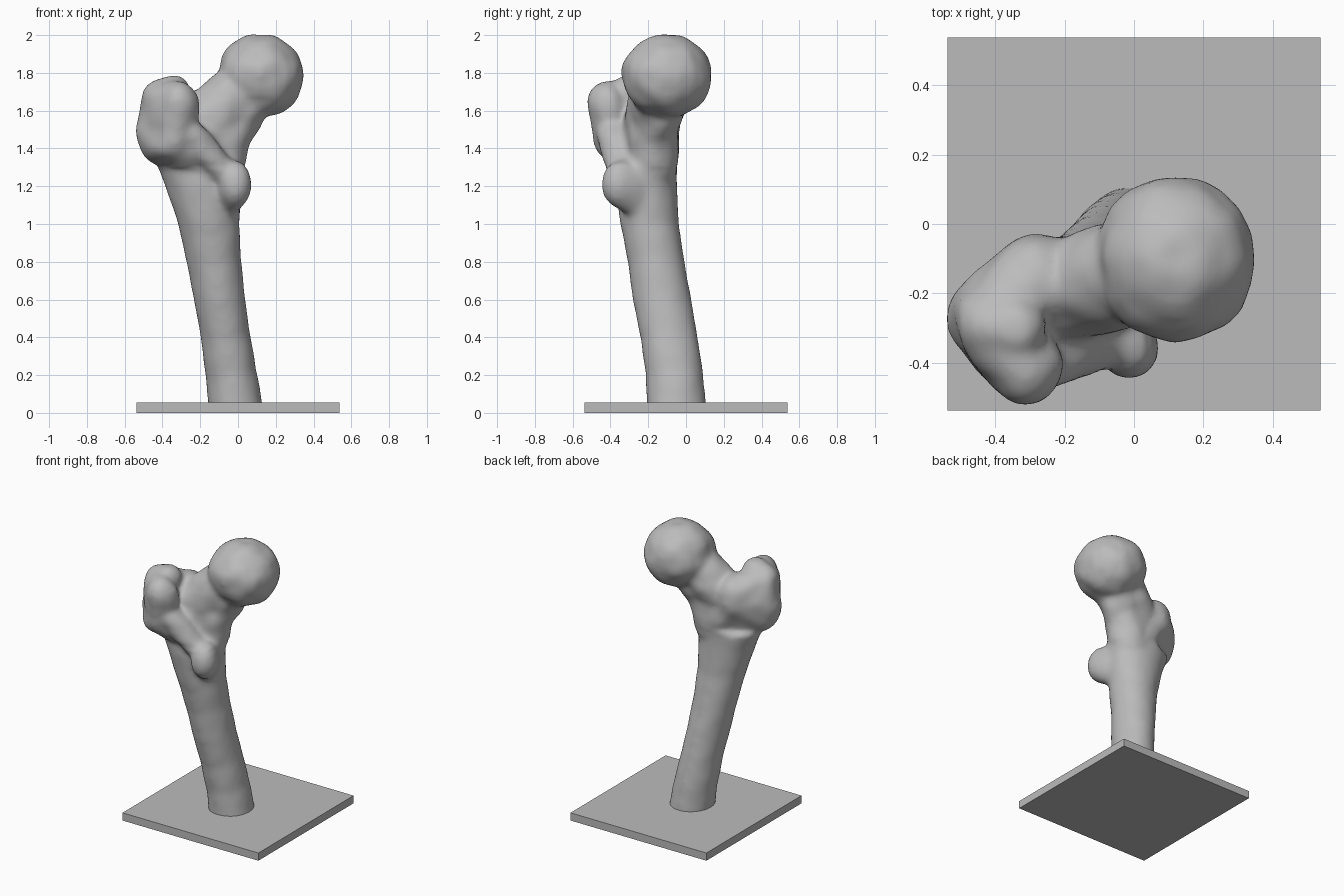
import bpy, bmesh, math
from mathutils import Vector, noise

cube = bpy.data.objects.get("Cube")
if cube:
    bpy.data.objects.remove(cube, do_unlink=True)


def make_material(name, value):
    mat = bpy.data.materials.new(name)
    mat.use_nodes = True
    color = (value, value, value, 1)
    mat.diffuse_color = color
    mat.node_tree.nodes["Principled BSDF"].inputs["Base Color"].default_value = color
    return mat


grey = make_material("plain grey", 0.5)


def ellipsoid_points(center, radii):
    """Points spread over an ellipsoid."""
    pts = []
    for i in range(1, 12):
        t = math.pi * i / 12
        for j in range(20):
            p = math.tau * j / 20
            d = (math.sin(t) * math.cos(p), math.sin(t) * math.sin(p), math.cos(t))
            pts.append([c + r * k for c, r, k in zip(center, radii, d)])
    return pts


def add_hull(bm, *blobs):
    """Wrap a convex skin around a group of ellipsoids."""
    part = bmesh.new()
    for center, radii in blobs:
        for p in ellipsoid_points(center, radii):
            part.verts.new(p)
    result = bmesh.ops.convex_hull(part, input=part.verts)
    loose = {v for v in result["geom_interior"] if isinstance(v, bmesh.types.BMVert)}
    bmesh.ops.delete(part, geom=list(loose), context="VERTS")
    mesh = bpy.data.meshes.new("part")
    part.to_mesh(mesh)
    part.free()
    bm.from_mesh(mesh)
    bpy.data.meshes.remove(mesh)


def add_loft(bm, sections, sides=40):
    """Skin horizontal ovals given as z, x min, x max, y min, y max."""
    rings = []
    for z, x0, x1, y0, y1 in sections:
        rings.append([bm.verts.new(((x0 + x1) / 2 + (x1 - x0) / 2 * math.cos(a),
                                    (y0 + y1) / 2 + (y1 - y0) / 2 * math.sin(a), z))
                      for a in (math.tau * k / sides for k in range(sides))])
    for low, high in zip(rings, rings[1:]):
        for k in range(sides):
            n = (k + 1) % sides
            bm.faces.new((low[k], low[n], high[n], high[k]))
    bm.faces.new(rings[0][::-1])
    bm.faces.new(rings[-1])


bm = bmesh.new()

# Shaft, leaning and widening upwards
add_loft(bm, [
    (0.01, -0.15, 0.135, -0.205, 0.105),
    (0.2, -0.17, 0.1, -0.21, 0.09),
    (0.4, -0.195, 0.065, -0.24, 0.06),
    (0.6, -0.23, 0.035, -0.28, 0.025),
    (0.8, -0.27, 0.015, -0.305, -0.01),
    (1.0, -0.315, 0.005, -0.345, -0.04),
    (1.2, -0.38, 0.015, -0.37, -0.05),
    (1.32, -0.43, 0.03, -0.37, -0.05),
])

# Head
add_hull(bm, ((0.12, -0.1, 1.785), (0.23, 0.24, 0.22)))

# Neck and the flare beneath it
neck_top = ((0.06, -0.12, 1.74), (0.16, 0.16, 0.16))
neck_base = ((-0.18, -0.19, 1.52), (0.16, 0.14, 0.16))
flare = ((-0.11, -0.19, 1.28), (0.13, 0.14, 0.1))
add_hull(bm, neck_top, neck_base)
add_hull(bm, neck_base, flare, ((-0.05, -0.16, 1.5), (0.13, 0.12, 0.1)))
add_hull(bm, neck_top, ((-0.04, -0.16, 1.5), (0.13, 0.11, 0.1)))

# Greater trochanter with its rear lip
side = ((-0.41, -0.27, 1.48), (0.125, 0.13, 0.17))
side_top = ((-0.42, -0.29, 1.66), (0.09, 0.1, 0.1))
lip_top = ((-0.31, -0.42, 1.63), (0.1, 0.1, 0.12))
lip_low = ((-0.34, -0.37, 1.43), (0.12, 0.11, 0.1))
front_bulge = ((-0.29, -0.17, 1.55), (0.13, 0.14, 0.16))
add_hull(bm, side, side_top, lip_top, lip_low)
add_hull(bm, side, side_top, front_bulge, flare)
add_hull(bm, side, lip_low, flare)
add_hull(bm, front_bulge, neck_base)
add_hull(bm, ((-0.34, -0.3, 1.7), (0.09, 0.09, 0.09)), side_top)

# Lesser trochanter and the crest running up to the lip
knob = ((-0.015, -0.36, 1.21), (0.085, 0.085, 0.12))
add_hull(bm, knob, ((-0.06, -0.26, 1.19), (0.09, 0.08, 0.16)))
add_hull(bm, ((-0.05, -0.34, 1.26), (0.06, 0.07, 0.08)),
         ((-0.28, -0.4, 1.5), (0.07, 0.08, 0.08)),
         ((-0.2, -0.25, 1.36), (0.1, 0.1, 0.1)))

bmesh.ops.recalc_face_normals(bm, faces=bm.faces)
mesh = bpy.data.meshes.new("thigh_bone")
bm.to_mesh(mesh)
bm.free()
bone = bpy.data.objects.new("thigh_bone", mesh)
bpy.context.collection.objects.link(bone)

# Fuse the parts into one skin and soften the joins
remesh = bone.modifiers.new("fuse", "REMESH")
remesh.mode = "VOXEL"
remesh.voxel_size = 0.016
soften = bone.modifiers.new("soften", "SMOOTH")
soften.factor = 0.5
soften.iterations = 12
bpy.context.view_layer.objects.active = bone
bone.select_set(True)
for name in ("fuse", "soften"):
    bpy.ops.object.modifier_apply(modifier=name)

# Gentle lumps, stronger at the joint end
normals = [v.normal.copy() for v in bone.data.vertices]
for v, n in zip(bone.data.vertices, normals):
    strength = 0.011 if v.co.z > 1.3 else 0.003
    v.co += n * (strength * noise.noise(v.co * 9) + 0.003)
bone.data.materials.clear()
bone.data.materials.append(grey)
bpy.ops.object.shade_smooth_by_angle(angle=math.radians(60))
bone.select_set(False)

# Square base plate
bpy.ops.mesh.primitive_cube_add(size=1, location=(0, 0, 0.0275))
plate = bpy.context.object
plate.name = "base_plate"
plate.scale = (1.075, 1.075, 0.055)
plate.data.materials.append(grey)
